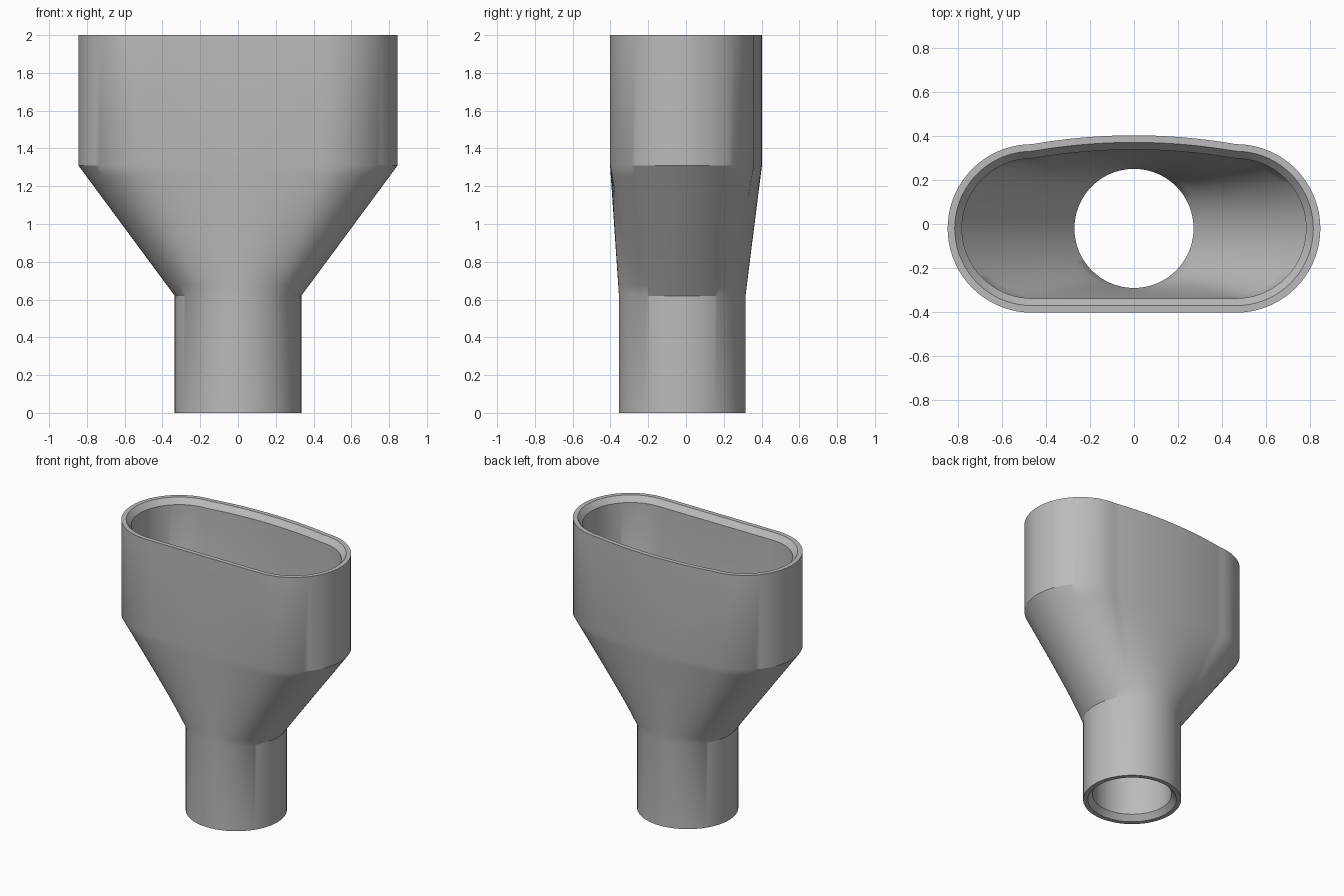
import bpy, bmesh, math

cube = bpy.data.objects.get("Cube")
if cube:
    bpy.data.objects.remove(cube, do_unlink=True)

FLAT, ARC = 14, 36           # steps along half a long side and along one round end
HALF = 2 * FLAT + ARC
CY = -0.02                   # shared centre line in y
END_X, END_R = 0.463, 0.382  # round ends of the oval
BULGE = 0.04                 # bow of the back wall
TUBE_R = 0.335
WALL, LIP, CHAMFER = 0.065, 0.032, 0.04


def oval_point(i, inset):
    """Point on the right half of the oval, from front centre to back centre."""
    r = END_R - inset
    if i <= FLAT:
        return END_X * i / FLAT, CY - r
    if i <= FLAT + ARC:
        a = math.pi * (i - FLAT) / ARC
        return END_X + r * math.sin(a), CY - r * math.cos(a)
    u = (HALF - i) / FLAT
    return END_X * u, CY + r + BULGE * (1 - u * u)


def section(blend, inset):
    """Closed outline: blend 0 is the round tube, 1 is the oval mouth."""
    half = []
    for i in range(HALF + 1):
        a = math.pi * i / HALF
        r = TUBE_R - inset
        cx, cy = r * math.sin(a), CY - r * math.cos(a)
        ox, oy = oval_point(i, inset)
        half.append((cx + (ox - cx) * blend, cy + (oy - cy) * blend))
    return half + [(-x, y) for x, y in half[-2:0:-1]]


# Wall profile as (height, blend, inset): up the outside, down the inside
LOW, HIGH, TOP, STEPS = 0.62, 1.31, 2.0, 12
loft = [(LOW + (HIGH - LOW) * k / STEPS, k / STEPS) for k in range(STEPS + 1)]
rings = [(0, 0, LIP), (0, 0, 0)]
rings += [(z, b, 0) for z, b in loft]
rings += [(TOP, 1, 0), (TOP, 1, LIP), (TOP - CHAMFER, 1, WALL)]
rings += [(z, b, WALL) for z, b in reversed(loft)]
rings += [(CHAMFER, 0, WALL)]

# Skin the rings into one closed shell
bm = bmesh.new()
loops = [[bm.verts.new((x, y, z)) for x, y in section(b, d)] for z, b, d in rings]
n = len(loops[0])
for k, lower in enumerate(loops):
    upper = loops[(k + 1) % len(loops)]
    for i in range(n):
        j = (i + 1) % n
        bm.faces.new((lower[i], lower[j], upper[j], upper[i]))
bmesh.ops.recalc_face_normals(bm, faces=bm.faces[:])
mesh = bpy.data.meshes.new("nozzle_adapter")
bm.to_mesh(mesh)
bm.free()

# Single grey plastic
grey = bpy.data.materials.new("grey plastic")
grey.use_nodes = True
colour = (0.5, 0.5, 0.5, 1)
grey.diffuse_color = colour
grey.node_tree.nodes["Principled BSDF"].inputs["Base Color"].default_value = colour
mesh.materials.append(grey)

adapter = bpy.data.objects.new("nozzle_adapter", mesh)
bpy.context.collection.objects.link(adapter)
bpy.ops.object.select_all(action='DESELECT')
adapter.select_set(True)
bpy.context.view_layer.objects.active = adapter
bpy.ops.object.shade_smooth_by_angle(angle=math.radians(30))
